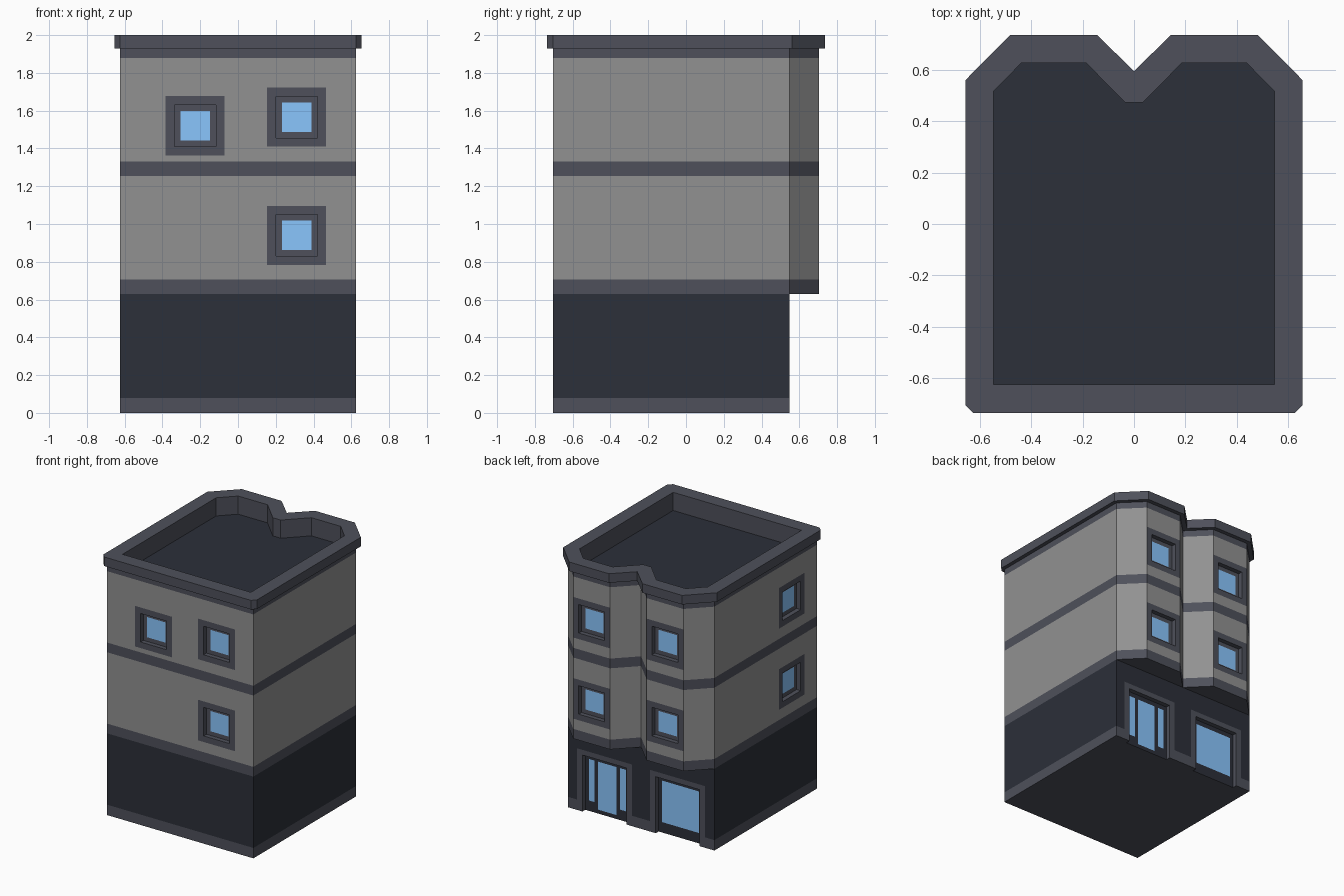
import bpy, bmesh
from mathutils import Vector

if "Cube" in bpy.data.objects:
    bpy.data.objects.remove(bpy.data.objects["Cube"])

def mat(name, rgb):
    m = bpy.data.materials.new(name)
    m.diffuse_color = (*rgb, 1)
    m.use_nodes = True
    m.node_tree.nodes["Principled BSDF"].inputs["Base Color"].default_value = m.diffuse_color
    return m

MATS = [mat("wall_grey", (0.285, 0.285, 0.285)), mat("trim_slate", (0.077, 0.081, 0.104)),
        mat("dark_panel", (0.025, 0.029, 0.041)), mat("glass_blue", (0.254, 0.564, 0.99))]
WALL, TRIM, DARK, GLASS = range(4)
DEPTH = 0.035

def mirrored(half):
    """Right half of an outline, front to back, completed on the left."""
    return half + [(-x, y) for x, y in reversed(half) if abs(x) > 1e-6]

def loop(bm, pts, z):
    return [bm.verts.new((x, y, z)) for x, y in pts]

def skin(bm, a, b, m):
    for i in range(len(a)):
        j = (i + 1) % len(a)
        bm.faces.new((a[i], a[j], b[j], b[i])).material_index = m

def paint(faces, m):
    for f in faces:
        f.material_index = m

def only_faces(geom):
    return [g for g in geom if isinstance(g, bmesh.types.BMFace)]

def ring(bm, a, b, m):
    """Flat face between two outlines of different point counts."""
    edges = []
    for lp in (a, b):
        for i in range(len(lp)):
            pair = (lp[i], lp[(i + 1) % len(lp)])
            edges.append(bm.edges.get(pair) or bm.edges.new(pair))
    paint(only_faces(bmesh.ops.triangle_fill(bm, edges=edges, use_beauty=True)["geom"]), m)

def finish(bm, name):
    bmesh.ops.recalc_face_normals(bm, faces=bm.faces)
    me = bpy.data.meshes.new(name)
    bm.to_mesh(me)
    bm.free()
    for m in MATS:
        me.materials.append(m)
    ob = bpy.data.objects.new(name, me)
    bpy.context.collection.objects.link(ob)

def banded(pts, levels):
    """Wall shell made of coloured bands: levels = [(z, colour of band above)]."""
    bm = bmesh.new()
    loops = [loop(bm, pts, z) for z, _ in levels]
    for i in range(len(loops) - 1):
        skin(bm, loops[i], loops[i + 1], levels[i][1])
    bm.normal_update()
    return bm, loops

def cut(bm, n, d, u0, u1, z0, z1):
    """Cut a rectangle into the wall plane n.p = d, return the faces inside it."""
    bm.normal_update()
    u = Vector((abs(n.y), abs(n.x), 0))
    on = lambda f: f.normal.dot(n) > 0.99 and abs(f.calc_center_median().dot(n) - d) < 1e-3
    for axis, val in ((u, u0), (u, u1), (Vector((0, 0, 1)), z0), (Vector((0, 0, 1)), z1)):
        fs = [f for f in bm.faces if on(f)]
        geom = list({e for f in fs for e in f.edges} | {v for f in fs for v in f.verts}) + fs
        bmesh.ops.bisect_plane(bm, geom=geom, dist=1e-4, plane_co=axis * val, plane_no=axis)
    bm.normal_update()
    out = []
    for f in bm.faces:
        c = f.calc_center_median()
        if on(f) and u0 < c.dot(u) < u1 and z0 < c.z < z1:
            out.append(f)
    return out

def opening(bm, n, d, outer, inner, panes, inner_mat):
    """Flush frame, recessed panel and glass panes."""
    n = Vector(n)
    paint(cut(bm, n, d, *outer), TRIM)
    fs = cut(bm, n, d, *inner)
    res = bmesh.ops.extrude_face_region(bm, geom=fs)["geom"]
    old = [f for f in fs if f.is_valid]
    if old:
        bmesh.ops.delete(bm, geom=old, context="FACES_ONLY")
    bmesh.ops.translate(bm, vec=-n * DEPTH, verts=[g for g in res if isinstance(g, bmesh.types.BMVert)])
    paint(only_faces(res), inner_mat)
    for p in panes:
        paint(cut(bm, n, d - DEPTH, *p), GLASS)

def window(bm, n, d, u, z):
    r = lambda s: (u - s, u + s, z - s, z + s)
    opening(bm, n, d, r(0.1565), r(0.11), [r(0.078)], TRIM)

# ground floor with plinth, entrance and shop window on the back
box = mirrored([(0.625, -0.705), (0.625, 0.547)])
bm, loops = banded(box, [(0, TRIM), (0.08, DARK), (0.63, 0)])
BACK = (0, 1, 0)
opening(bm, BACK, 0.547, (0.078, 0.547, 0, 0.475), (0.125, 0.5, 0, 0.435),
        [(0.155, 0.203, 0.08, 0.4), (0.235, 0.39, 0.03, 0.4), (0.422, 0.47, 0.08, 0.4)], DARK)
opening(bm, BACK, 0.547, (-0.547, -0.078, 0, 0.475), (-0.5, -0.125, 0, 0.435),
        [(-0.47, -0.155, 0.08, 0.4)], DARK)

# underside, notched where the openings reach the ground
flat = [f for f in bm.faces if all(v.co.z < 1e-4 for v in f.verts)]
bmesh.ops.delete(bm, geom=flat, context="FACES")
foot = [e for e in bm.edges if e.is_boundary and all(v.co.z < 1e-4 for v in e.verts)]
paint(bmesh.ops.edgeloop_fill(bm, edges=foot)["faces"], TRIM)
finish(bm, "ground_floor")

# upper floors with two angled bays on the back
bays = mirrored([(0.625, -0.705), (0.625, 0.547), (0.469, 0.703), (0.156, 0.703), (0, 0.547)])
bm, loops = banded(bays, [(0.63, TRIM), (0.705, WALL), (1.255, TRIM), (1.33, WALL),
                          (1.88, TRIM), (1.93, 0)])
b = loops[0]
for i in (1, 4):  # bay undersides
    bm.faces.new(b[i:i + 4][::-1]).material_index = TRIM
bm.normal_update()
for z in (0.94, 1.5655):
    window(bm, (0, -1, 0), 0.705, 0.3105, z)
    window(bm, (-1, 0, 0), 0.625, -0.395, z)
    for x in (-0.3125, 0.3125):
        window(bm, BACK, 0.703, x, z)
window(bm, (0, -1, 0), 0.705, -0.2275, 1.52)
finish(bm, "upper_floors")

# cornice, parapet and sunken roof deck
outer = mirrored([(0.625, -0.735), (0.655, -0.705), (0.655, 0.56), (0.482, 0.735),
                  (0.143, 0.735), (0, 0.594)])
inner = mirrored([(0.547, -0.625), (0.547, 0.515), (0.437, 0.627), (0.187, 0.627), (0.034, 0.472)])
bm = bmesh.new()
wall, low, top = loop(bm, bays, 1.93), loop(bm, outer, 1.93), loop(bm, outer, 2.0)
rim, deck = loop(bm, inner, 2.0), loop(bm, inner, 1.86)
skin(bm, low, top, TRIM)
skin(bm, deck, rim, TRIM)
ring(bm, wall, low, TRIM)
ring(bm, top, rim, TRIM)
bm.faces.new(deck).material_index = DARK
finish(bm, "cornice_and_roof")
